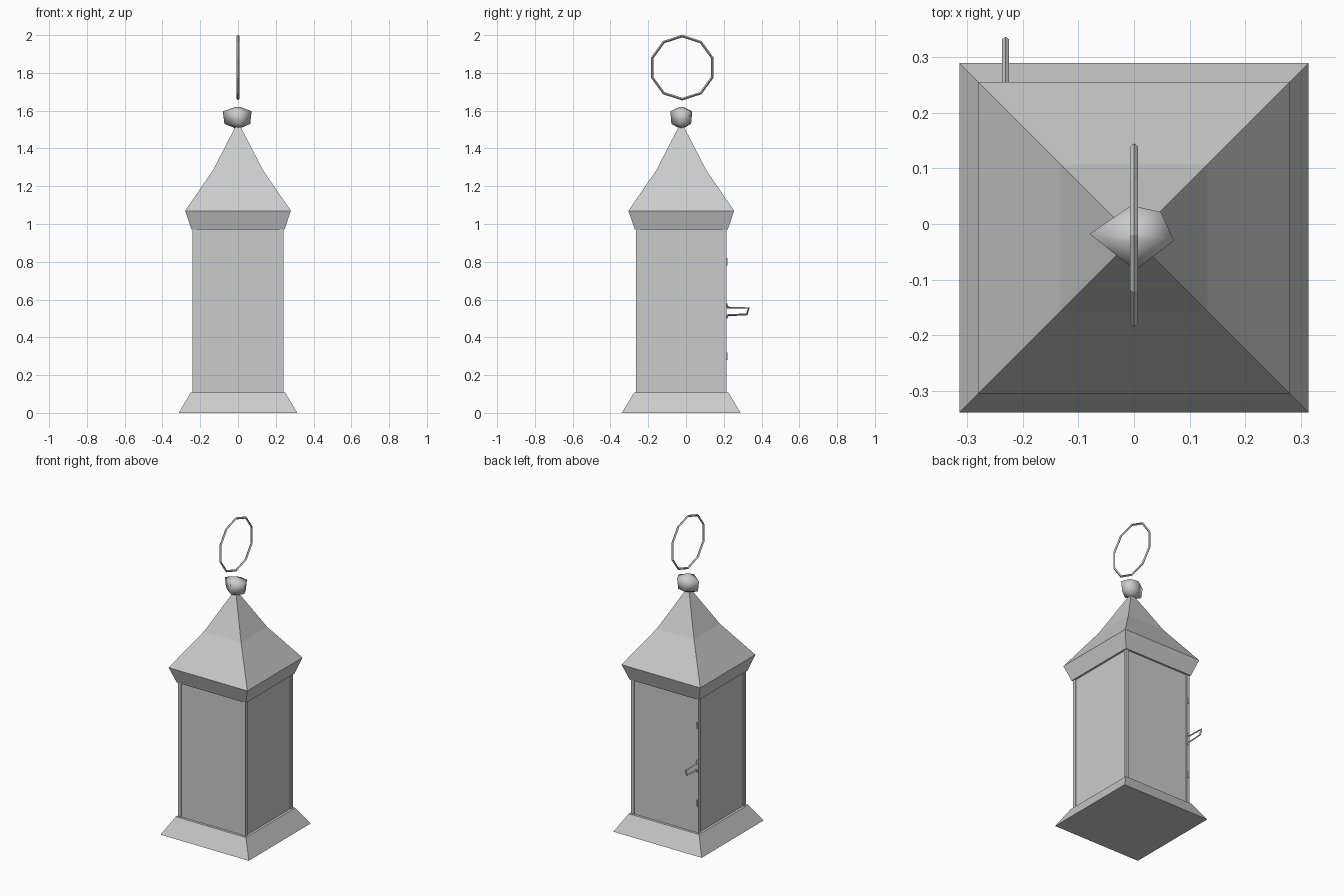
import bpy, bmesh, math
from mathutils import Vector

cube = bpy.data.objects.get("Cube")
if cube:
    bpy.data.objects.remove(cube, do_unlink=True)

CY = -0.025  # depth of the lantern's axis
HALF = 0.24  # half width of the body

metal = bpy.data.materials.new("grey_metal")
metal.use_nodes = True
metal.diffuse_color = (0.6, 0.6, 0.6, 1)
metal.node_tree.nodes["Principled BSDF"].inputs["Base Color"].default_value = (0.6, 0.6, 0.6, 1)


def add_object(name, bm, smooth=False):
    bmesh.ops.recalc_face_normals(bm, faces=bm.faces)
    mesh = bpy.data.meshes.new(name)
    for face in bm.faces:
        face.smooth = smooth
    bm.to_mesh(mesh)
    bm.free()
    mesh.materials.append(metal)
    obj = bpy.data.objects.new(name, mesh)
    bpy.context.collection.objects.link(obj)
    return obj


def loft(name, rings, smooth=False):
    """Skin a list of closed rings and cap both ends."""
    bm = bmesh.new()
    loops = [[bm.verts.new(p) for p in ring] for ring in rings]
    for a, b in zip(loops, loops[1:]):
        for i in range(len(a)):
            j = (i + 1) % len(a)
            bm.faces.new((a[i], a[j], b[j], b[i]))
    bm.faces.new(loops[0])
    bm.faces.new(loops[-1])
    return add_object(name, bm, smooth)


def square(half, z):
    return [(x * half, CY + y * half, z) for x, y in ((-1, -1), (1, -1), (1, 1), (-1, 1))]


def box(name, centre, size):
    bm = bmesh.new()
    bmesh.ops.create_cube(bm, size=1)
    for v in bm.verts:
        v.co = Vector(c + s * p for c, s, p in zip(centre, size, v.co))
    return add_object(name, bm)


def rod(name, points, radius, cyclic=False):
    """Thin four-sided rod along a path."""
    curve = bpy.data.curves.new(name, "CURVE")
    curve.dimensions = "3D"
    curve.bevel_depth = radius
    curve.bevel_resolution = 0
    curve.use_fill_caps = True
    spline = curve.splines.new("POLY")
    spline.points.add(len(points) - 1)
    for p, co in zip(spline.points, points):
        p.co = (*co, 1)
    spline.use_cyclic_u = cyclic
    spline.use_smooth = False
    curve.materials.append(metal)
    obj = bpy.data.objects.new(name, curve)
    bpy.context.collection.objects.link(obj)
    return obj


# Plinth, recessed panels and flared roof
loft("base", [square(0.314, 0), square(0.25, 0.108)])
loft("wall_panels", [square(HALF - 0.006, 0.1), square(HALF - 0.006, 0.98)])
loft("eave", [square(0.246, 0.97), square(0.28, 1.07)])
loft("roof", [square(0.28, 1.07), square(0.132, 1.285), square(0.006, 1.53)])

# Corner posts
for sx, side in ((-1, "right"), (1, "left")):
    for sy, end in ((-1, "front"), (1, "back")):
        box(f"{end}_{side}_post",
            (sx * (HALF - 0.01), CY + sy * (HALF - 0.01), 0.54), (0.02, 0.02, 0.88))

# Faceted finial knob
outline = [(-0.08, -0.018), (0.002, -0.083), (0.072, -0.03), (0.048, 0.022), (-0.005, 0.033)]


def knob_ring(scale, z):
    return [(x * scale, CY + (y - CY) * scale, z) for x, y in outline]


loft("finial_knob", [knob_ring(0.15, 1.506), knob_ring(0.9, 1.53),
                     knob_ring(1, 1.597), knob_ring(0.15, 1.62)], True)

# Hanging ring
angles = [math.tau * i / 10 for i in range(10)]
rod("hanging_ring", [(0, CY + 0.005 + 0.167 * math.sin(a), 1.828 + 0.167 * math.cos(a))
                     for a in angles], 0.007, True)

# Door handle and thin mounting plates on the back corner
HX = -0.231
path = [(0.212, 0.578), (0.222, 0.557), (0.332, 0.555), (0.322, 0.522), (0.222, 0.517), (0.212, 0.502)]
rod("door_handle", [(HX, y, z) for y, z in path], 0.006)
for name, z in (("upper_plate", 0.8), ("lower_plate", 0.3)):
    box(name, (HX, CY + HALF + 0.002, z), (0.012, 0.006, 0.04))
